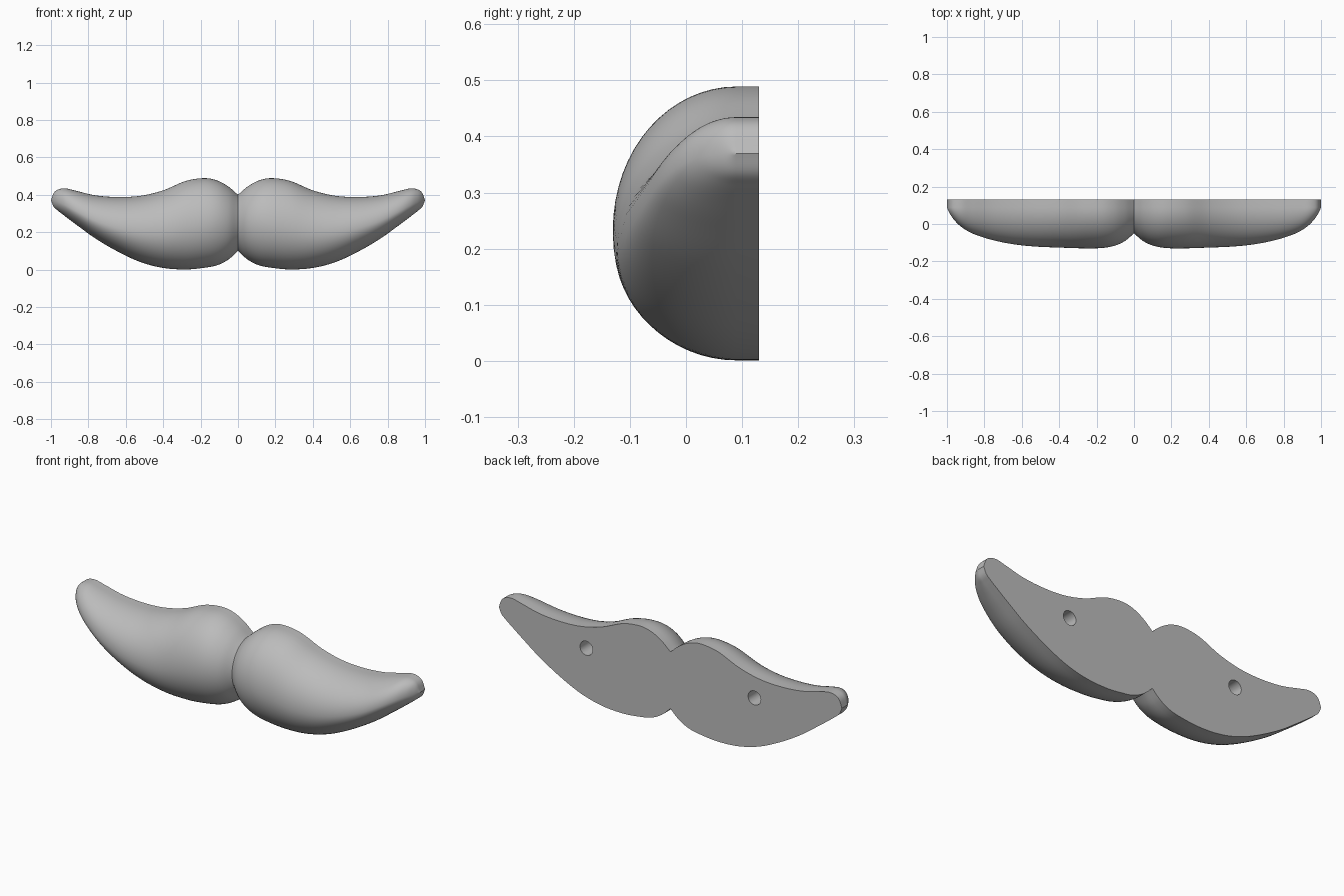
import bpy, bmesh, math
from mathutils import Vector

cube = bpy.data.objects.get("Cube")
if cube:
    bpy.data.objects.remove(cube, do_unlink=True)

grey = bpy.data.materials.new("plain_grey")
grey.use_nodes = True
colour = (0.5, 0.5, 0.5, 1)
grey.diffuse_color = colour
grey.node_tree.nodes["Principled BSDF"].inputs["Base Color"].default_value = colour

BACK, RIM = 0.13, 0.09     # flat back, and where the straight rim starts to round
ARC, STEPS = 32, 6

# Stations from the middle to the tip: x, top, bottom, front, height of ridge
stations = [Vector(s) for s in (
    (0.00, 0.400, 0.100, -0.050, 0.50),
    (0.05, 0.443, 0.055, -0.092, 0.50),
    (0.11, 0.476, 0.024, -0.118, 0.50),
    (0.18, 0.489, 0.010, -0.129, 0.48),
    (0.28, 0.474, 0.001, -0.130, 0.47),
    (0.40, 0.424, 0.009, -0.126, 0.46),
    (0.52, 0.395, 0.040, -0.121, 0.45),
    (0.64, 0.388, 0.095, -0.109, 0.43),
    (0.76, 0.397, 0.165, -0.085, 0.41),
    (0.86, 0.420, 0.237, -0.052, 0.40),
    (0.92, 0.434, 0.282, -0.018, 0.40),
    (0.96, 0.429, 0.313, 0.020, 0.42),
    (0.985, 0.410, 0.336, 0.056, 0.45),
    (1.00, 0.370, 0.370, 0.088, 0.50))]


def smooth_path(points):
    """Catmull-Rom interpolation through the stations."""
    ends = [2 * points[0] - points[1]] + points + [2 * points[-1] - points[-2]]
    for a, b, c, d in zip(ends, ends[1:], ends[2:], ends[3:]):
        for k in range(STEPS):
            t = k / STEPS
            yield (b + (c - a) * t / 2 + (2 * a - 5 * b + 4 * c - d) * t**2 / 2
                   + (3 * b - a - 3 * c + d) * t**3 / 2)
    yield points[-1]


def section(station):
    """D-shaped section, from the top of the back round to its bottom."""
    x, top, bottom, front, ridge = station
    middle = bottom + (top - bottom) * ridge
    outline = [(x, BACK, top)]
    for i in range(ARC + 1):
        a = math.pi * i / ARC
        reach = top - middle if i <= ARC / 2 else middle - bottom
        outline.append((x, RIM - (RIM - front) * math.sin(a), middle + reach * math.cos(a)))
    return outline + [(x, BACK, bottom)]


# One half of the moustache
bm = bmesh.new()
rings = [[bm.verts.new(p) for p in section(s)] for s in smooth_path(stations)]
for r, s in zip(rings, rings[1:]):
    for i in range(len(r)):
        j = (i + 1) % len(r)
        bm.faces.new((r[i], r[j], s[j], s[i]))
bmesh.ops.remove_doubles(bm, verts=bm.verts, dist=0.0002)
bmesh.ops.recalc_face_normals(bm, faces=bm.faces)
mesh = bpy.data.meshes.new("moustache")
bm.to_mesh(mesh)
bm.free()
# The open half must face outwards: its back faces +y
back = max(mesh.polygons, key=lambda f: f.center.y)
if back.normal.y < 0:
    mesh.flip_normals()
mesh.materials.append(grey)
moustache = bpy.data.objects.new("moustache", mesh)
bpy.context.collection.objects.link(moustache)

mirror = moustache.modifiers.new("other_half", 'MIRROR')
mirror.merge_threshold = 0.0005

# Blind mounting holes in the back
cutters = []
for side, name in ((1, "left"), (-1, "right")):
    bpy.ops.mesh.primitive_cylinder_add(vertices=32, radius=0.037, depth=0.2,
                                        location=(side * 0.49, BACK, 0.288),
                                        rotation=(math.pi / 2, 0, 0))
    cutter = bpy.context.object
    cutter.name = name + "_hole_cutter"
    cutter.hide_render = True
    cutter.data.materials.append(grey)
    cut = moustache.modifiers.new(name + "_hole", 'BOOLEAN')
    cut.operation, cut.solver, cut.object = 'DIFFERENCE', 'EXACT', cutter
    cutters.append(cutter)

bpy.ops.object.select_all(action='DESELECT')
moustache.select_set(True)
bpy.context.view_layer.objects.active = moustache
for modifier in list(moustache.modifiers):
    bpy.ops.object.modifier_apply(modifier=modifier.name)
for cutter in cutters:
    bpy.data.objects.remove(cutter, do_unlink=True)
bpy.ops.object.shade_smooth_by_angle(angle=math.radians(35))
